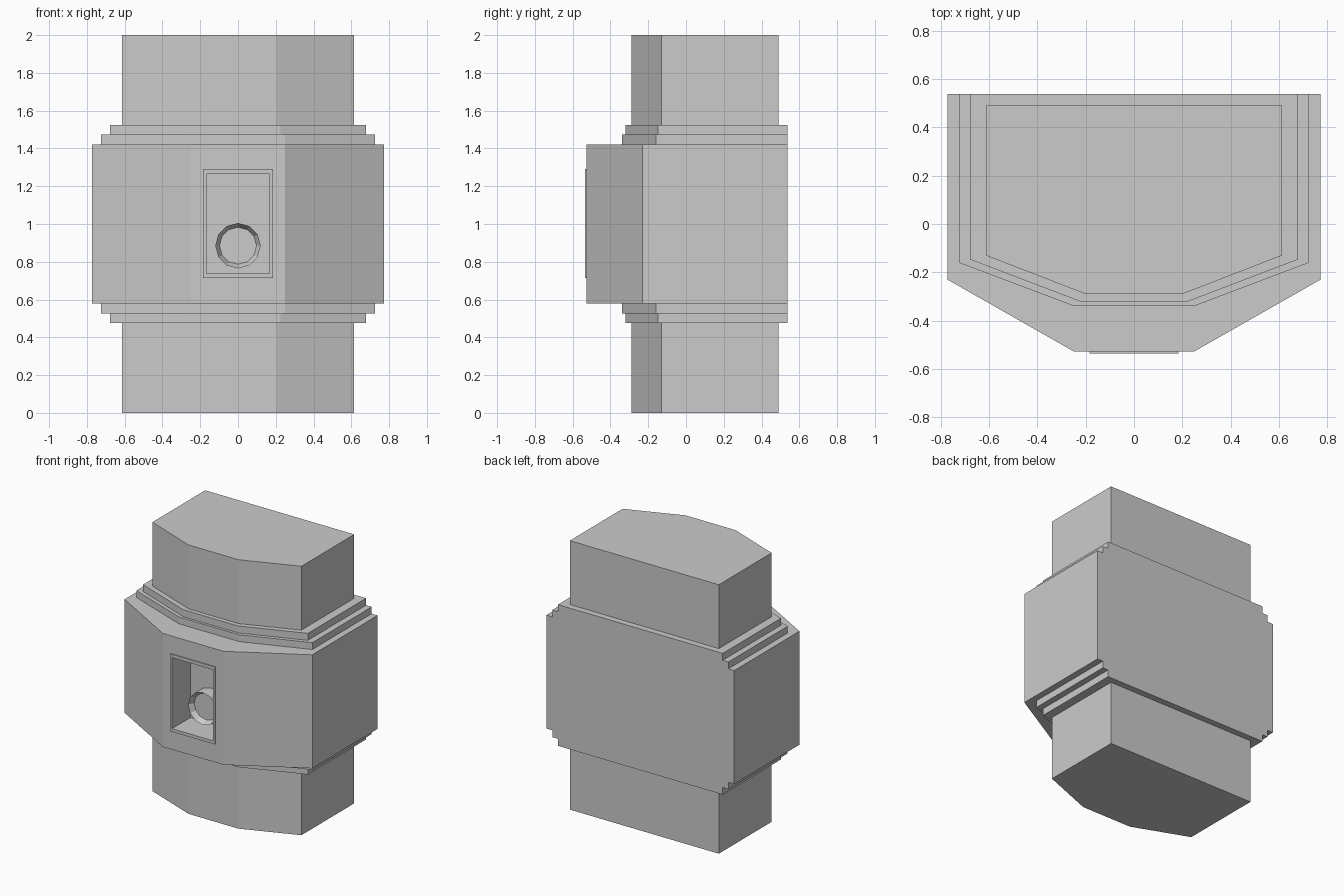
import bpy, bmesh, math
from mathutils import Matrix

cube = bpy.data.objects.get("Cube")
if cube:
    bpy.data.objects.remove(cube, do_unlink=True)

grey = bpy.data.materials.new("plain grey")
grey.use_nodes = True
COLOUR = (0.6, 0.6, 0.6, 1)
grey.diffuse_color = COLOUR
grey.node_tree.nodes["Principled BSDF"].inputs["Base Color"].default_value = COLOUR


def make_object(name, bm):
    bmesh.ops.recalc_face_normals(bm, faces=bm.faces)
    mesh = bpy.data.meshes.new(name)
    bm.to_mesh(mesh)
    bm.free()
    mesh.materials.append(grey)
    obj = bpy.data.objects.new(name, mesh)
    bpy.context.collection.objects.link(obj)
    return obj


def prism(name, half, nose, back, shoulder, front, z0, z1):
    """Upright block with a flat back and a three-sided front."""
    right = [(half, back), (half, shoulder), (nose, front)]
    outline = right + [(-x, y) for x, y in reversed(right)]
    bm = bmesh.new()
    face = bm.faces.new([bm.verts.new((x, y, z0)) for x, y in outline])
    out = bmesh.ops.extrude_face_region(bm, geom=[face])
    top = [v for v in out["geom"] if isinstance(v, bmesh.types.BMVert)]
    bmesh.ops.translate(bm, verts=top, vec=(0, 0, z1 - z0))
    return make_object(name, bm)


def box(name, x, y0, y1, z0, z1):
    bm = bmesh.new()
    bmesh.ops.create_cube(bm, size=1)
    bmesh.ops.scale(bm, verts=bm.verts, vec=(2 * x, y1 - y0, z1 - z0))
    bmesh.ops.translate(bm, verts=bm.verts, vec=(0, (y0 + y1) / 2, (z0 + z1) / 2))
    return make_object(name, bm)


def cut(obj, cutter):
    mod = obj.modifiers.new("cut", "BOOLEAN")
    mod.operation = "DIFFERENCE"
    mod.solver = "EXACT"
    mod.object = cutter
    bpy.context.view_layer.objects.active = obj
    bpy.ops.object.modifier_apply(modifier=mod.name)
    bpy.data.objects.remove(cutter, do_unlink=True)


# Post ends and stepped collars, the same above and below the middle
sections = [
    ("post", 0.613, 0.205, 0.49, -0.13, -0.288, 0.48, 1.0),
    ("outer_collar", 0.678, 0.225, 0.537, -0.147, -0.32, 0.43, 0.525),
    ("inner_collar", 0.724, 0.248, 0.537, -0.16, -0.34, 0.42, 0.473),
]
for name, half, nose, back, shoulder, front, low, high in sections:
    prism("upper_" + name, half, nose, back, shoulder, front, 1 + low, 1 + high)
    prism("lower_" + name, half, nose, back, shoulder, front, 1 - high, 1 - low)

# Middle block with a deep niche in its front
body = prism("middle_block", 0.772, 0.25, 0.537, -0.23, -0.527, 0.578, 1.422)
cut(body, box("niche_cutter", 0.168, -0.7, -0.32, 0.738, 1.266))

# Thin lip round the niche
lip = box("niche_lip", 0.184, -0.535, -0.525, 0.715, 1.29)
cut(lip, box("lip_cutter", 0.168, -0.6, -0.45, 0.738, 1.266))

# Round knob with a dished face at the back of the niche
bm = bmesh.new()
bmesh.ops.create_cone(bm, cap_ends=True, segments=12, radius1=0.12, radius2=0.12, depth=0.1)
cap = max(bm.faces, key=lambda f: f.calc_center_median().z)
bmesh.ops.inset_region(bm, faces=[cap], thickness=0.022)
bmesh.ops.translate(bm, verts=cap.verts, vec=(0, 0, -0.04))
bmesh.ops.transform(bm, verts=bm.verts,
                    matrix=Matrix.Translation((0, -0.365, 0.885)) @ Matrix.Rotation(math.pi / 2, 4, "X"))
make_object("niche_knob", bm)
